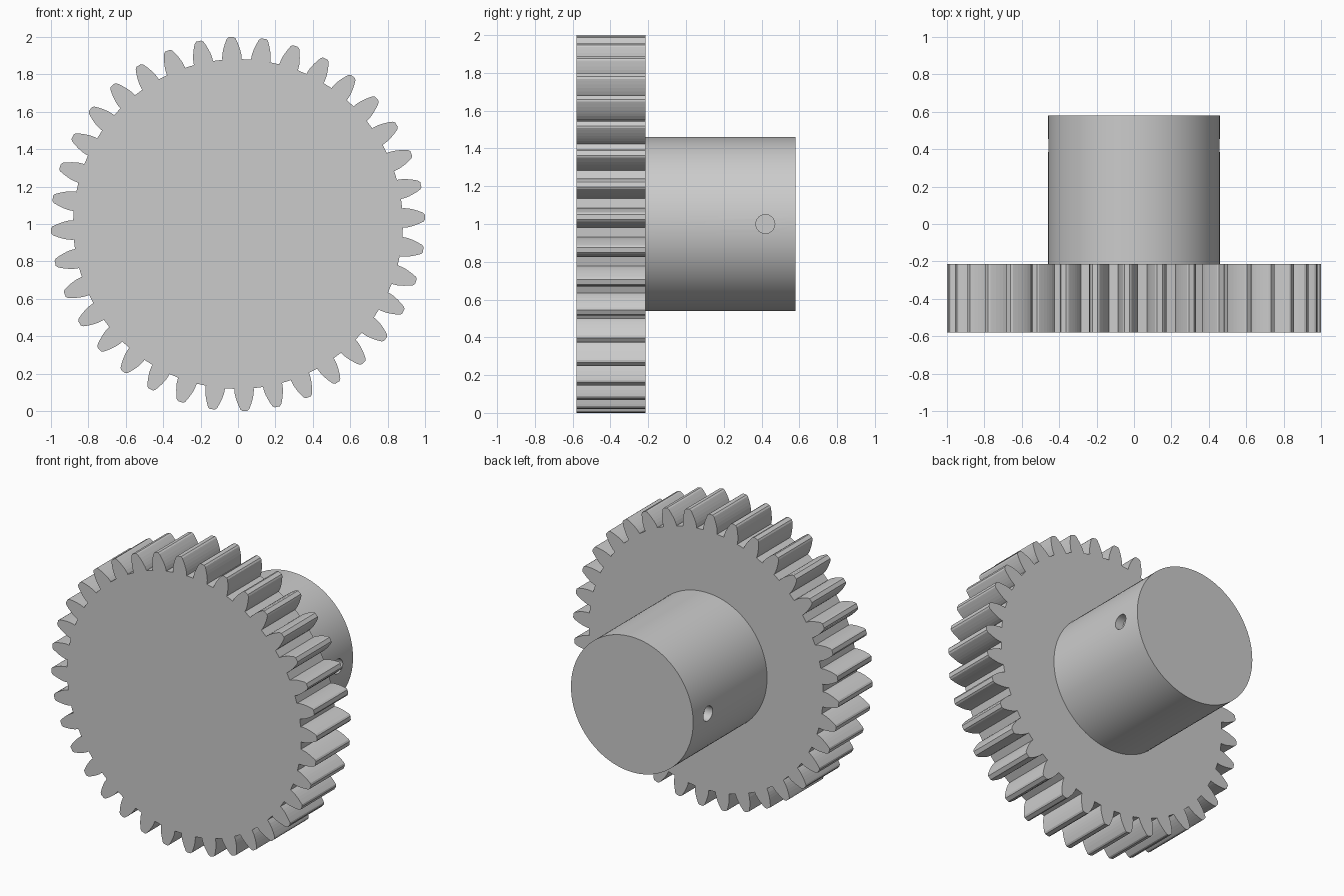
import bpy, bmesh
from math import sin, cos, tan, acos, radians, pi
from mathutils import Matrix

cube = bpy.data.objects.get("Cube")
if cube:
    bpy.data.objects.remove(cube)

TEETH, TIP_R, PHASE = 36, 1.0, radians(2.1)
FRONT, FACE, BACK = -0.58, -0.215, 0.58
HUB_R = 0.46

# Plain grey metal
metal = bpy.data.materials.new("grey_metal")
metal.use_nodes = True
grey = (0.6, 0.6, 0.6, 1)
metal.diffuse_color = grey
metal.node_tree.nodes["Principled BSDF"].inputs["Base Color"].default_value = grey


def finish(bm, name):
    bmesh.ops.recalc_face_normals(bm, faces=bm.faces)
    mesh = bpy.data.meshes.new(name)
    bm.to_mesh(mesh)
    bm.free()
    obj = bpy.data.objects.new(name, mesh)
    bpy.context.collection.objects.link(obj)
    mesh.materials.append(metal)
    return obj


def cylinder(name, radius, length, segments, matrix):
    bm = bmesh.new()
    bmesh.ops.create_cone(bm, cap_ends=True, segments=segments, radius1=radius,
                          radius2=radius, depth=length, matrix=matrix)
    return finish(bm, name)


def smooth(obj, angle):
    bpy.ops.object.select_all(action='DESELECT')
    obj.select_set(True)
    bpy.context.view_layer.objects.active = obj
    bpy.ops.object.shade_smooth_by_angle(angle=radians(angle))


# Toothed wheel: involute flanks between the root and tip circles
module = 2 * TIP_R / (TEETH + 2)
pitch_r = module * TEETH / 2
root_r = pitch_r - 1.25 * module
base_r = pitch_r * cos(radians(20))


def involute(r):
    a = acos(min(1, base_r / r))
    return tan(a) - a


def half_angle(r):
    return pi / (2 * TEETH) + involute(pitch_r) - involute(r)


STEPS = 6
radii = [root_r] + [base_r + (TIP_R - base_r) * i / STEPS for i in range(STEPS + 1)]
flank = [(r, half_angle(r)) for r in radii]
# Slightly eased tip corners
flank[-1] = (TIP_R - 0.008, half_angle(TIP_R - 0.008))
flank.append((TIP_R, half_angle(TIP_R) * 0.7))
tooth = [(r, -a) for r, a in flank] + [(r, a) for r, a in reversed(flank)]

bm = bmesh.new()
outline = []
for k in range(TEETH):
    mid = PHASE + 2 * pi * k / TEETH
    for r, a in tooth:
        outline.append(bm.verts.new((r * cos(mid + a), FRONT, 1 + r * sin(mid + a))))
disc = bm.faces.new(outline)
result = bmesh.ops.extrude_face_region(bm, geom=[disc])
moved = [g for g in result["geom"] if isinstance(g, bmesh.types.BMVert)]
bmesh.ops.translate(bm, verts=moved, vec=(0, FACE - FRONT, 0))
finish(bm, "toothed_wheel")

# Hub behind the wheel
along_y = Matrix.Rotation(radians(90), 4, 'X')
along_x = Matrix.Rotation(radians(90), 4, 'Y')
hub = cylinder("hub", HUB_R, BACK - FACE, 96,
               Matrix.Translation((0, (BACK + FACE) / 2, 1)) @ along_y)

# Set screw hole on each side of the hub
for side in (-1, 1):
    cutter = cylinder("screw_hole_cutter", 0.05, 0.2, 32,
                      Matrix.Translation((side * 0.5, 0.42, 1)) @ along_x)
    cutter.hide_render = True
    cut = hub.modifiers.new("screw_hole", 'BOOLEAN')
    cut.operation, cut.solver, cut.object = 'DIFFERENCE', 'EXACT', cutter
    bpy.context.view_layer.objects.active = hub
    bpy.ops.object.modifier_apply(modifier=cut.name)
    bpy.data.objects.remove(cutter)
smooth(hub, 30)
